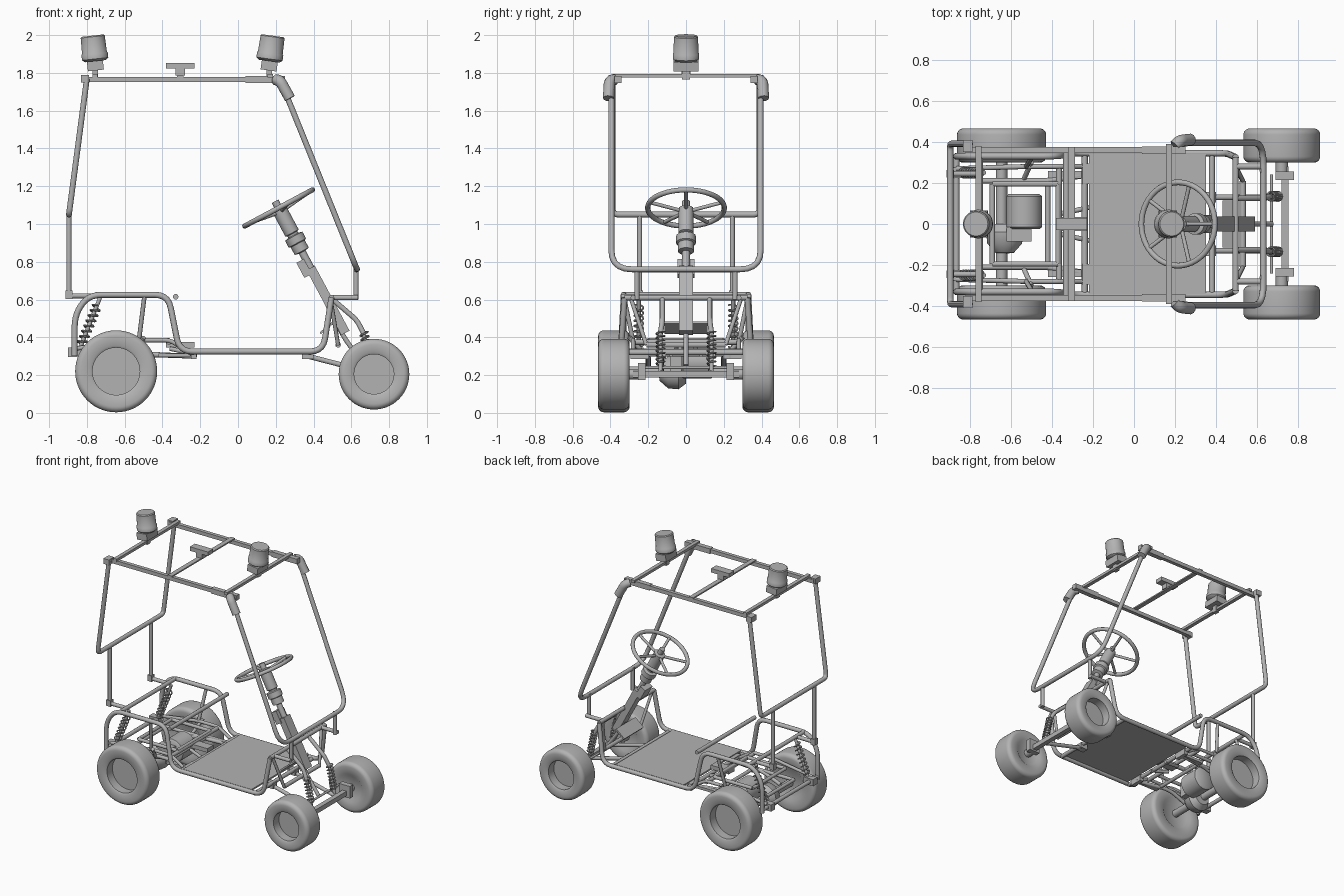
import bpy, bmesh, math
from mathutils import Vector, Matrix

cube = bpy.data.objects.get("Cube")
if cube:
    bpy.data.objects.remove(cube, do_unlink=True)

grey = bpy.data.materials.new("plain grey")
grey.use_nodes = True
grey.diffuse_color = (0.45, 0.45, 0.45, 1)
grey.node_tree.nodes["Principled BSDF"].inputs["Base Color"].default_value = (0.45, 0.45, 0.45, 1)


def add(name, mesh, smooth=True):
    ob = bpy.data.objects.new(name, mesh)
    bpy.context.collection.objects.link(ob)
    mesh.materials.clear()
    mesh.materials.append(grey)
    if smooth:
        bpy.ops.object.select_all(action='DESELECT')
        bpy.context.view_layer.objects.active = ob
        ob.select_set(True)
        bpy.ops.object.shade_smooth_by_angle(angle=math.radians(40))
    return ob


def rounded(pts, rad):
    """Replace each inner corner of a path with a short curve."""
    pts = [Vector(p) for p in pts]
    out = [pts[0]]
    for a, b, c in zip(pts, pts[1:], pts[2:]):
        ra = min(rad, (a - b).length * 0.45)
        rc = min(rad, (c - b).length * 0.45)
        s, e = b + (a - b).normalized() * ra, b + (c - b).normalized() * rc
        for i in range(6):
            t = i / 5
            out.append(s * (1 - t) ** 2 + b * 2 * t * (1 - t) + e * t * t)
    return out + [pts[-1]]


def tube(name, pts, r=0.014, bend=0.06, closed=False, res=3):
    pts = rounded(pts, bend) if bend and len(pts) > 2 else [Vector(p) for p in pts]
    cu = bpy.data.curves.new(name, 'CURVE')
    cu.dimensions, cu.bevel_depth, cu.bevel_resolution = '3D', r, res
    cu.use_fill_caps = True
    sp = cu.splines.new('POLY')
    sp.points.add(len(pts) - 1)
    for p, co in zip(sp.points, pts):
        p.co = (*co, 1)
    sp.use_cyclic_u = closed
    tmp = bpy.data.objects.new(name, cu)
    mesh = bpy.data.meshes.new_from_object(tmp)
    bpy.data.objects.remove(tmp)
    return add(name, mesh)


def box(name, center, size, tilt=0.0):
    bm = bmesh.new()
    bmesh.ops.create_cube(bm, size=1)
    m = Matrix.Translation(center) @ Matrix.Rotation(tilt, 4, 'Y') @ Matrix.Diagonal((*size, 1))
    bm.transform(m)
    me = bpy.data.meshes.new(name)
    bm.to_mesh(me)
    return add(name, me, False)


def lathe(name, origin, axis, profile, steps=40):
    """Spin (radius, height) pairs about an axis through origin."""
    bm = bmesh.new()
    vs = [bm.verts.new((r, 0, h)) for r, h in profile]
    es = [bm.edges.new(p) for p in zip(vs, vs[1:])]
    bmesh.ops.spin(bm, geom=vs + es, cent=(0, 0, 0), axis=(0, 0, 1), angle=2 * math.pi, steps=steps)
    bmesh.ops.remove_doubles(bm, verts=bm.verts, dist=0.0002)
    bmesh.ops.recalc_face_normals(bm, faces=bm.faces)
    rot = Vector(axis).normalized().to_track_quat('Z', 'Y').to_matrix().to_4x4()
    bm.transform(Matrix.Translation(origin) @ rot)
    me = bpy.data.meshes.new(name)
    bm.to_mesh(me)
    return add(name, me)


def spring(name, a, b, r=0.024, turns=8):
    a, b = Vector(a), Vector(b)
    rot = (b - a).to_track_quat('Z', 'Y')
    n = turns * 12
    pts = [a + (b - a) * (i / n) + rot @ Vector((r * math.cos(i * math.tau / 12), r * math.sin(i * math.tau / 12), 0))
           for i in range(n + 1)]
    tube(name, pts, 0.005, 0, res=1)


def wheel(name, x, z, r, rim, s):
    w, c = 0.083, 0.03
    corner = [(math.cos(math.radians(t)), math.sin(math.radians(t))) for t in range(0, 91, 15)]
    prof = [(0, 0.01), (rim, 0.01), (rim, w - 0.008), (rim + 0.012, w)]
    prof += [(r - c + c * k, w - c + c * h) for k, h in reversed(corner)]
    prof += [(r - c + c * k, -w + c - c * h) for k, h in corner]
    prof += [(rim, -w), (rim - 0.02, -w + 0.015), (0, -w + 0.015)]
    lathe(name, (x, 0.382 * s, z), (0, s, 0), prof, 56)


for side, s in (("left", 1), ("right", -1)):
    # Wheels and hubs
    wheel(side + "_rear_wheel", -0.645, 0.22, 0.217, 0.125, s)
    wheel(side + "_front_wheel", 0.72, 0.205, 0.187, 0.105, s)
    tube(side + "_front_hub", [(0.72, s * 0.24, 0.205), (0.72, s * 0.33, 0.205)], 0.03)
    box(side + "_steering_knuckle", (0.735, s * 0.235, 0.22), (0.09, 0.04, 0.09))
    # Lower side frame with seat step
    tube(side + "_side_frame", [(x, s * y, z) for x, y, z in (
        (-0.865, 0.33, 0.3), (-0.865, 0.33, 0.52), (-0.79, 0.33, 0.625), (-0.37, 0.33, 0.625),
        (-0.31, 0.345, 0.325), (0.45, 0.345, 0.325), (0.495, 0.325, 0.61))], 0.016, 0.07)
    # Rear uprights
    tube(side + "_rear_post", [(-0.895, s * 0.245, 0.61), (-0.895, s * 0.245, 1.05)])
    tube(side + "_rear_post_rail", [(-0.895, s * 0.245, 0.62), (-0.74, s * 0.245, 0.62)])
    box(side + "_rear_post_foot", (-0.895, s * 0.245, 0.625), (0.035, 0.035, 0.045))
    tube(side + "_seat_strut", [(-0.495, s * 0.33, 0.62), (-0.525, s * 0.28, 0.38)], 0.012)
    tube(side + "_rear_inner_rail", [(-0.865, s * 0.27, 0.34), (-0.52, s * 0.28, 0.385),
                                     (-0.36, s * 0.28, 0.385), (-0.24, s * 0.28, 0.31)], 0.012, 0.03)
    tube(side + "_rear_shock_body", [(-0.73, s * 0.25, 0.61), (-0.85, s * 0.25, 0.31)], 0.011)
    spring(side + "_rear_spring", (-0.745, s * 0.25, 0.57), (-0.835, s * 0.25, 0.35))
    box(side + "_rear_bracket", (-0.86, s * 0.25, 0.32), (0.08, 0.05, 0.05))
    # Rear swing arm
    tube(side + "_swing_arm", [(-0.645, s * 0.2, 0.25), (-0.5, s * 0.2, 0.31), (-0.22, s * 0.24, 0.3)], 0.014)
    box(side + "_swing_pivot", (-0.235, s * 0.245, 0.31), (0.03, 0.1, 0.05))
    box(side + "_swing_plate", (-0.32, s * 0.24, 0.305), (0.2, 0.035, 0.02))
    tube(side + "_diagonal_brace", [(-0.5, s * 0.3, 0.4), (-0.54, s * 0.21, 0.3)], 0.012)
    tube(side + "_center_brace", [(-0.22, s * 0.08, 0.31), (-0.36, s * 0.05, 0.34)], 0.012)
    # Front uprights, arms and shocks
    tube(side + "_front_post", [(0.625, s * 0.26, 0.6), (0.625, s * 0.26, 0.77)])
    tube(side + "_front_post_rail", [(0.495, s * 0.28, 0.61), (0.635, s * 0.28, 0.61)])
    tube(side + "_front_upper_arm", [(0.49, s * 0.125, 0.61), (0.63, s * 0.125, 0.49), (0.665, s * 0.135, 0.42)],
         0.014, 0.03)
    tube(side + "_front_outer_brace", [(0.49, s * 0.29, 0.6), (0.53, s * 0.21, 0.36)], 0.011)
    tube(side + "_front_shock_body", [(0.66, s * 0.135, 0.44), (0.71, s * 0.135, 0.22)], 0.011)
    spring(side + "_front_spring", (0.665, s * 0.135, 0.43), (0.705, s * 0.135, 0.25), 0.022)
    tube(side + "_front_lower_arm", [(0.35, s * 0.13, 0.305), (0.72, s * 0.13, 0.21)], 0.014)
    box(side + "_front_arm_pivot", (0.37, s * 0.13, 0.305), (0.06, 0.05, 0.04))
    # Roof side bars with clamps
    box(side + "_roof_bar", (-0.29, s * 0.36, 1.765), (1.06, 0.028, 0.028))
    box(side + "_roof_bar_sleeve", (0.145, s * 0.36, 1.765), (0.21, 0.036, 0.038))
    box(side + "_rear_roof_clamp", (-0.81, s * 0.38, 1.768), (0.045, 0.06, 0.04))
    tube(side + "_front_roof_elbow", [(0.2, s * 0.38, 1.765), (0.225, s * 0.405, 1.755), (0.275, s * 0.41, 1.665)],
         0.03, 0.02)

# Roll cage hoops
tube("front_hoop", [(0.225, -0.395, 1.76), (0.63, -0.395, 0.76), (0.63, 0.395, 0.76), (0.225, 0.395, 1.76)], 0.016, 0.11)
tube("rear_hoop", [(-0.8, -0.39, 1.77), (-0.895, -0.39, 1.05), (-0.895, 0.39, 1.05), (-0.8, 0.39, 1.77)], 0.016, 0.035)

# Cross tubes of the chassis: x, half width, z
for name, x, w, z in (("rear_lower", -0.865, 0.33, 0.32), ("rear_upper", -0.75, 0.33, 0.625),
                      ("seat_front", -0.33, 0.345, 0.615), ("floor_rear", -0.24, 0.345, 0.32),
                      ("floor_front", 0.38, 0.345, 0.32), ("dash", 0.495, 0.325, 0.61),
                      ("pivot", -0.365, 0.28, 0.375), ("front_mid", 0.53, 0.21, 0.36)):
    tube(name + "_cross_tube", [(x, -w, z), (x, w, z)], 0.015)
box("floor_plate", (0.065, 0, 0.335), (0.57, 0.68, 0.012))
box("pedal_plate", (0.47, 0, 0.45), (0.09, 0.23, 0.012), -math.radians(40))

# Motor cradle
for z, x0, x1, w in ((0.385, -0.69, -0.37, 0.195), (0.31, -0.75, -0.42, 0.21)):
    ring = [(x0, -w, z), (x1, -w, z), (x1, w, z), (x0, w, z)]
    for i in range(4):
        tube("motor_cradle_tube", [ring[i], ring[(i + 1) % 4]], 0.013)

# Rear axle, gearbox and motor
tube("rear_axle", [(-0.645, -0.35, 0.22), (-0.645, 0.35, 0.22)], 0.028)
lathe("gearbox", (-0.63, -0.06, 0.215), (0, 1, 0),
      [(0, -0.085), (0.045, -0.08), (0.085, -0.035), (0.09, 0.02), (0.06, 0.06), (0, 0.06)])
lathe("drive_motor", (-0.535, 0.06, 0.27), (0, 1, 0),
      [(0, -0.085), (0.075, -0.085), (0.087, -0.075), (0.087, 0.075), (0.075, 0.085), (0, 0.085)])
box("gear_case", (-0.56, -0.05, 0.26), (0.12, 0.07, 0.12))
box("motor_mount", (-0.305, 0, 0.36), (0.15, 0.07, 0.03))

# Front axle and tie rod
box("front_axle", (0.735, 0, 0.205), (0.035, 0.56, 0.035))
tube("tie_rod", [(0.67, -0.24, 0.24), (0.67, 0.24, 0.24)], 0.008)

# Steering column
top, axis = Vector((0.215, 0, 1.085)), Vector((0.47, 0, -0.88)).normalized()
lathe("steering_column", top, axis, [
    (0, -0.04), (0.02, -0.04), (0.02, 0.0), (0.04, 0.005), (0.04, 0.15), (0.03, 0.155), (0.03, 0.165),
    (0.052, 0.17), (0.052, 0.21), (0.042, 0.215), (0.042, 0.26), (0.02, 0.265), (0.02, 0.4), (0, 0.4)])
side_tilt = math.atan2(0.88, 0.47)
box("column_support", top + axis * 0.555, (0.39, 0.075, 0.05), side_tilt)
box("column_clamp", (0.35, 0, 0.765), (0.09, 0.09, 0.045), side_tilt)
tube("steering_shaft", [(0.42, 0, 0.68), (0.56, 0, 0.4), (0.67, 0, 0.25)], 0.013)
u, v = Vector((0, 1, 0)), axis.cross(Vector((0, 1, 0)))


def on_rim(a, r):
    return top + (u * math.cos(a) + v * math.sin(a)) * r


tube("steering_wheel_rim", [on_rim(i * math.tau / 48, 0.203) for i in range(48)], 0.014, 0, True)
for i in range(5):
    a = i * math.tau / 5 + math.pi / 2
    tube("steering_wheel_spoke", [on_rim(a, 0.03) + axis * 0.02, on_rim(a, 0.2)], 0.01)

# Roof cross bars and sensors
box("rear_roof_cross_bar", (-0.757, 0, 1.785), (0.028, 0.76, 0.02))
box("front_roof_cross_bar", (0.17, 0, 1.785), (0.028, 0.78, 0.02))
box("middle_roof_rail", (-0.305, 0, 1.782), (0.035, 0.75, 0.01))
box("camera_stem", (-0.305, 0, 1.805), (0.05, 0.05, 0.04))
box("camera_body", (-0.305, 0, 1.837), (0.15, 0.06, 0.03))
for name, x, lean in (("rear", -0.755, -0.11), ("front", 0.165, 0.14)):
    box(name + "_sensor_post", (x, 0, 1.79), (0.03, 0.04, 0.05))
    box(name + "_sensor_mount", (x, 0, 1.838), (0.085, 0.13, 0.05), lean)
    lathe(name + "_sensor", (x, 0, 1.862), (lean, 0, 1), [
        (0, 0), (0.055, 0), (0.07, 0.012), (0.07, 0.04), (0.066, 0.045), (0.064, 0.13), (0.058, 0.136), (0, 0.136)])
